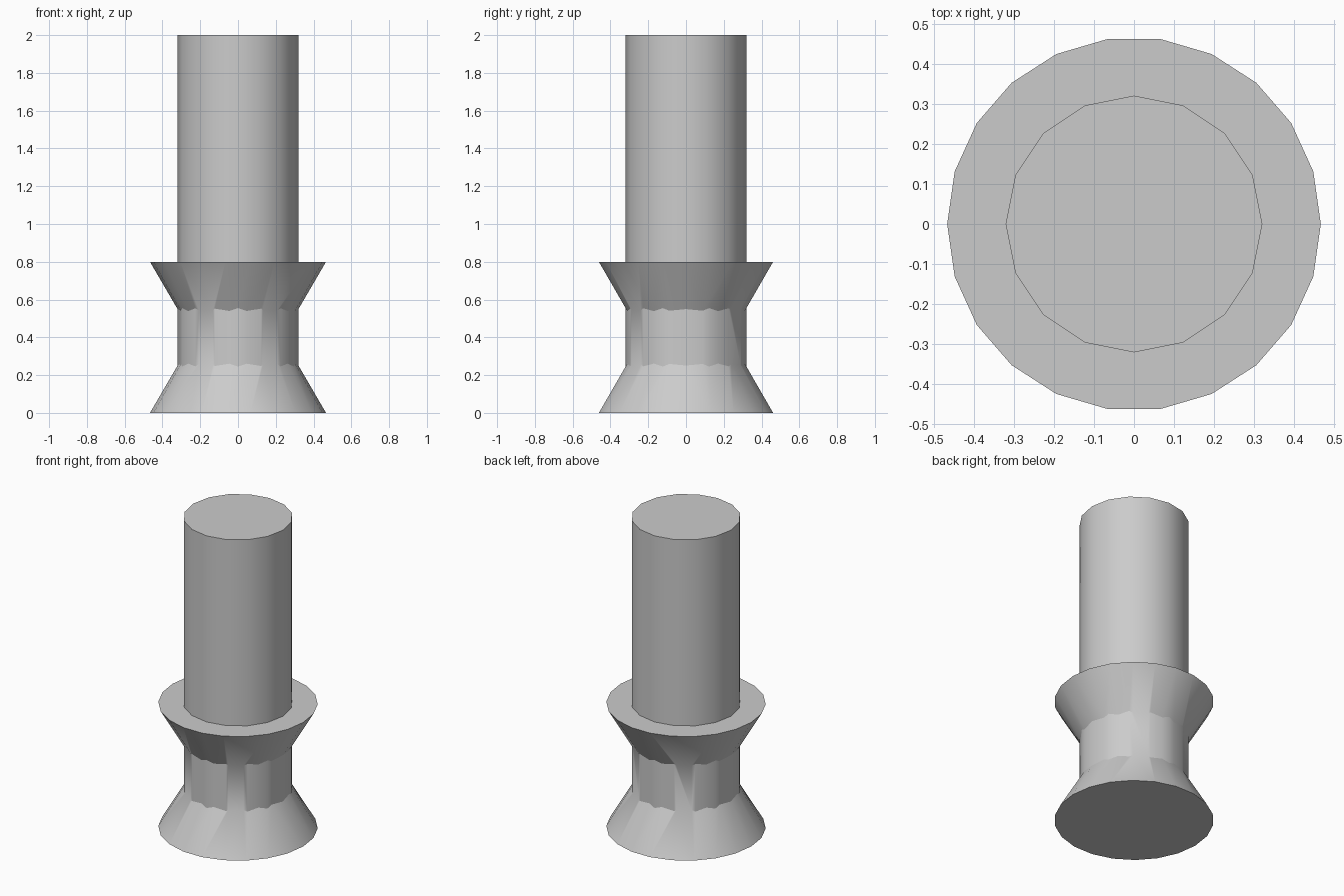
import bpy
import math

cube = bpy.data.objects.get("Cube")
if cube:
    bpy.data.objects.remove(cube, do_unlink=True)

GREY = (0.6, 0.6, 0.6, 1)
grey = bpy.data.materials.new("plain grey")
grey.use_nodes = True
grey.diffuse_color = GREY
grey.node_tree.nodes["Principled BSDF"].inputs["Base Color"].default_value = GREY


def frustum(name, sides, r_bottom, r_top, z_bottom, z_top):
    bpy.ops.mesh.primitive_cone_add(
        vertices=sides, radius1=r_bottom, radius2=r_top, depth=z_top - z_bottom,
        location=(0, 0, (z_bottom + z_top) / 2))
    obj = bpy.context.object
    obj.name = name
    obj.data.materials.append(grey)
    return obj


# Flares taper along one slope towards the far end of the collar
FLARE_R, FLARE_H, SIDES, LENGTH = 0.466, 0.8, 22, 0.45
tip = FLARE_R * (1 - LENGTH / FLARE_H)
base = frustum("base_flare", SIDES, FLARE_R, tip, 0, LENGTH)
collar = frustum("collar_flare", SIDES, tip, FLARE_R, FLARE_H - LENGTH, FLARE_H)
for flare in (base, collar):
    flare.rotation_euler.z = math.pi / 2

# Shaft runs through both flares
shaft = frustum("shaft", 16, 0.32, 0.32, 0.1, 2)

# Weld the flares onto the shaft
for flare in (base, collar):
    bpy.ops.object.select_all(action='DESELECT')
    shaft.select_set(True)
    bpy.context.view_layer.objects.active = shaft
    weld = shaft.modifiers.new("weld", 'BOOLEAN')
    weld.operation = 'UNION'
    weld.solver = 'EXACT'
    weld.object = flare
    bpy.ops.object.modifier_apply(modifier=weld.name)
    bpy.data.objects.remove(flare, do_unlink=True)

bpy.ops.object.shade_smooth_by_angle(angle=math.radians(30))
